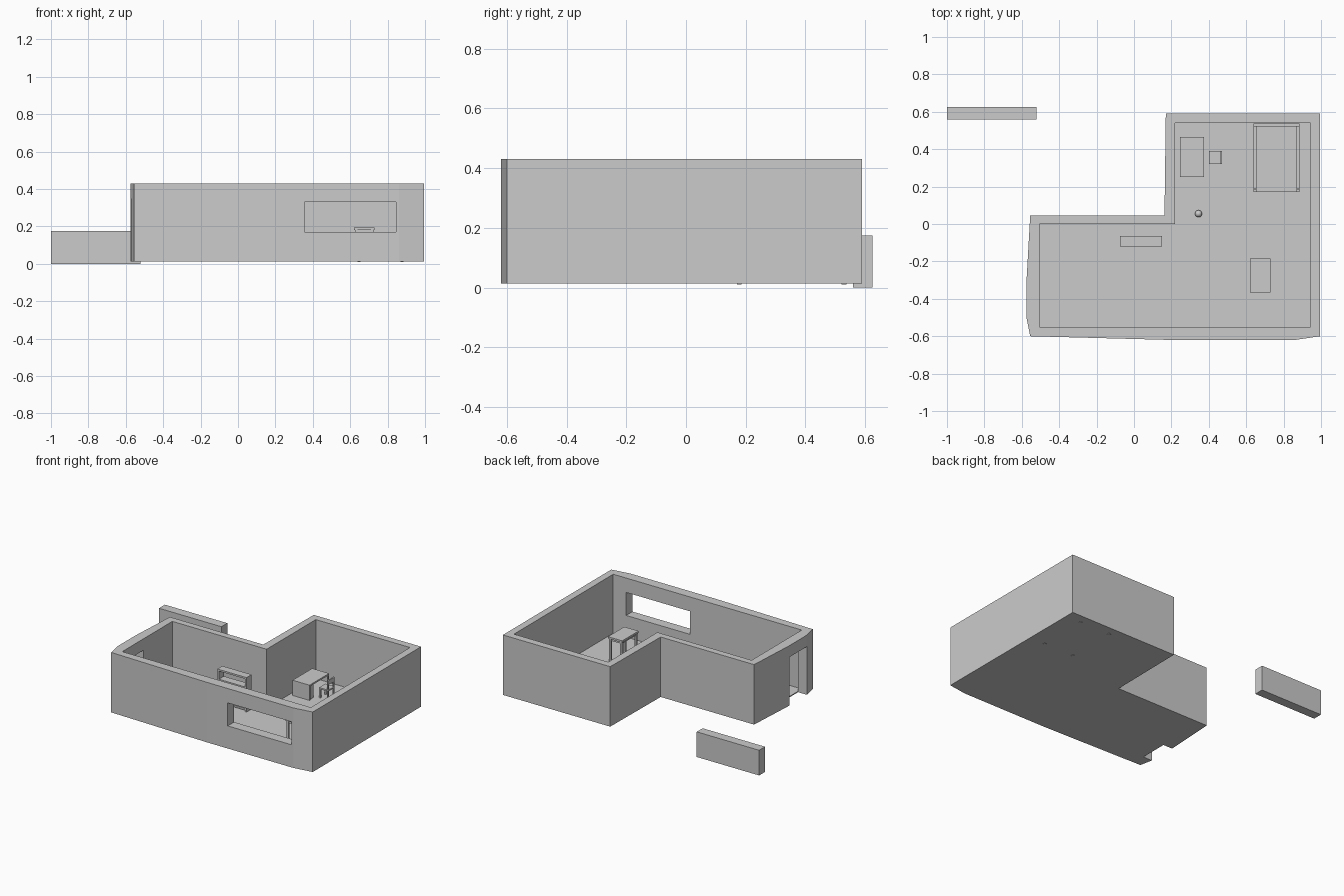
import bpy, bmesh
from mathutils import Vector

if "Cube" in bpy.data.objects:
    bpy.data.objects.remove(bpy.data.objects["Cube"])

grey = bpy.data.materials.new("plain_grey")
grey.diffuse_color = (0.6, 0.6, 0.6, 1)
grey.use_nodes = True
grey.node_tree.nodes["Principled BSDF"].inputs["Base Color"].default_value = grey.diffuse_color


def finish(bm, name):
    bmesh.ops.recalc_face_normals(bm, faces=bm.faces[:])
    me = bpy.data.meshes.new(name)
    bm.to_mesh(me)
    bm.free()
    me.materials.append(grey)
    ob = bpy.data.objects.new(name, me)
    bpy.context.collection.objects.link(ob)
    return ob


def prism(name, outline, z0, z1):
    bm = bmesh.new()
    face = bm.faces.new([bm.verts.new((x, y, z0)) for x, y in outline])
    ext = bmesh.ops.extrude_face_region(bm, geom=[face])
    top = [v for v in ext["geom"] if isinstance(v, bmesh.types.BMVert)]
    bmesh.ops.translate(bm, verts=top, vec=Vector((0, 0, z1 - z0)))
    # extrusion drops the source face in some versions: close the base if needed
    bmesh.ops.holes_fill(bm, edges=[e for e in bm.edges if e.is_boundary])
    return finish(bm, name)


def box(name, x0, x1, y0, y1, z0, z1):
    return prism(name, [(x0, y0), (x1, y0), (x1, y1), (x0, y1)], z0, z1)


def legs(name, x0, x1, y0, y1, z0, z1, t):
    for i, x in enumerate((x0, x1 - t)):
        for j, y in enumerate((y0, y1 - t)):
            box(f"{name}_{i}{j}", x, x + t, y, y + t, z0, z1)


BASE, FLOOR, TOP = 0.013, 0.02, 0.43
outer = [(-0.555, 0.045), (0.163, 0.045), (0.17, 0.59), (0.995, 0.59),
         (0.995, -0.6), (0.86, -0.62), (0.2, -0.62), (-0.555, -0.6),
         (-0.575, -0.5), (-0.575, -0.31)]
inner = [(-0.505, 0), (0.22, 0), (0.22, 0.54), (0.945, 0.54),
         (0.945, -0.55), (-0.505, -0.55)]

# Room walls with window and doorway cut out
walls = prism("walls", outer, BASE, TOP)
cutters = [prism("room_cutter", inner, -0.1, 0.6),
           box("window_cutter", 0.355, 0.845, -0.8, -0.5, 0.17, 0.33),
           box("door_cutter", -0.7, -0.45, -0.51, -0.315, -0.1, 0.35)]
for c in cutters:
    c.hide_render = True
    m = walls.modifiers.new(c.name, "BOOLEAN")
    m.operation, m.object, m.solver = "DIFFERENCE", c, "EXACT"
bpy.context.view_layer.update()
cut = bpy.data.meshes.new_from_object(
    walls.evaluated_get(bpy.context.evaluated_depsgraph_get()))
walls.modifiers.clear()
walls.data = cut
for c in cutters:
    bpy.data.objects.remove(c)

# Floor slab and the free-standing wall outside
prism("floor", inner, BASE, FLOOR)
box("garden_wall", -1, -0.52, 0.56, 0.625, 0, 0.175)

# Bed: posts, end boards, side rails, mattress
legs("bed_post", 0.64, 0.885, 0.17, 0.537, 0.01, 0.11, 0.016)
box("bed_foot_board", 0.64, 0.885, 0.172, 0.19, 0.05, 0.1)
box("bed_head_board", 0.64, 0.885, 0.521, 0.537, 0.05, 0.14)
for s, x in (("left", 0.64), ("right", 0.87)):
    box(f"bed_rail_{s}", x, x + 0.015, 0.19, 0.521, 0.05, 0.075)
box("mattress", 0.655, 0.87, 0.19, 0.521, 0.05, 0.095)

# Desk with end panel
box("desk_top", 0.245, 0.375, 0.25, 0.465, 0.115, 0.126)
box("desk_drawers", 0.25, 0.37, 0.25, 0.3, FLOOR, 0.115)
legs("desk_leg", 0.245, 0.375, 0.25, 0.465, FLOOR, 0.115, 0.01)

# Chair beside the desk
box("chair_seat", 0.4, 0.47, 0.32, 0.39, 0.08, 0.09)
legs("chair_leg", 0.4, 0.47, 0.32, 0.39, FLOOR, 0.08, 0.01)
for i, y in enumerate((0.32, 0.38)):
    box(f"chair_back_post_{i}", 0.46, 0.47, y, y + 0.01, 0.09, 0.155)
box("chair_back_rest", 0.46, 0.47, 0.33, 0.38, 0.125, 0.155)

# Open shelf unit
for i, x in enumerate((-0.075, 0.138)):
    box(f"shelf_side_{i}", x, x + 0.012, -0.12, -0.065, FLOOR, 0.26)
for i, z in enumerate((0.03, 0.108, 0.18, 0.248)):
    box(f"shelf_board_{i}", -0.063, 0.138, -0.12, -0.065, z, z + 0.012)

# Table under the window
box("table_top", 0.62, 0.73, -0.365, -0.185, 0.18, 0.193)
box("table_apron", 0.63, 0.72, -0.355, -0.195, 0.165, 0.18)
legs("table_leg", 0.625, 0.725, -0.36, -0.19, FLOOR, 0.18, 0.014)

# Ball on the floor
bm = bmesh.new()
bmesh.ops.create_uvsphere(bm, u_segments=16, v_segments=10, radius=0.019)
ball = finish(bm, "ball")
ball.location = (0.345, 0.055, FLOOR + 0.019)
for p in ball.data.polygons:
    p.use_smooth = True
